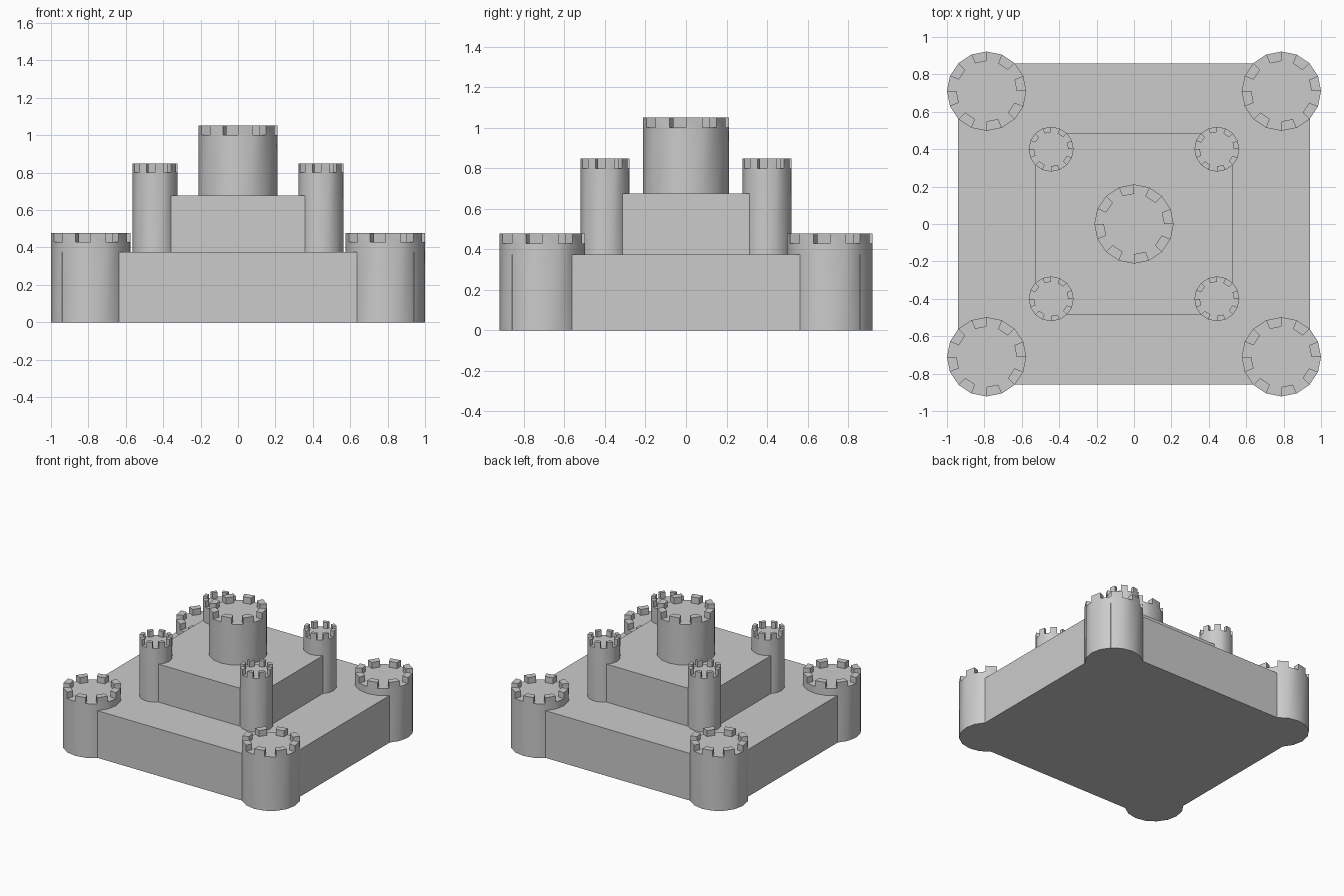
import bpy, bmesh
from math import cos, sin, pi, radians

if "Cube" in bpy.data.objects:
    bpy.data.objects.remove(bpy.data.objects["Cube"])

SIDES = 16
INNER = 0.76   # inner radius of the battlement ring, as a fraction of the outer


def block(name, hx, hy, z0, z1):
    """Rectangular castle tier."""
    bpy.ops.mesh.primitive_cube_add(size=1, location=(0, 0, (z0 + z1) / 2))
    ob = bpy.context.object
    ob.name = name
    ob.scale = (2 * hx, 2 * hy, z1 - z0)
    bpy.ops.object.transform_apply(location=False, rotation=False, scale=True)


def tower(name, x, y, r, z0, floor, top):
    """Round tower with a merlon raised on every other side."""
    bm = bmesh.new()

    def ring(radius, z):
        return [bm.verts.new((radius * cos(2 * pi * i / SIDES),
                              radius * sin(2 * pi * i / SIDES), z))
                for i in range(SIDES)]

    low, rim, inner = ring(r, z0), ring(r, floor), ring(r * INNER, floor)
    bm.faces.new(low[::-1])
    bm.faces.new(inner)
    merlons = []
    for i in range(SIDES):
        j = (i + 1) % SIDES
        bm.faces.new((low[i], low[j], rim[j], rim[i]))
        f = bm.faces.new((rim[i], rim[j], inner[j], inner[i]))
        if i % 2 == 0:
            merlons.append(f)
    # Raise the merlons
    res = bmesh.ops.extrude_discrete_faces(bm, faces=merlons)
    for f in res["faces"]:
        bmesh.ops.translate(bm, verts=f.verts, vec=(0, 0, top - floor))
    bmesh.ops.recalc_face_normals(bm, faces=bm.faces)

    mesh = bpy.data.meshes.new(name)
    bm.to_mesh(mesh)
    bm.free()
    ob = bpy.data.objects.new(name, mesh)
    ob.location = (x, y, 0)
    bpy.context.collection.objects.link(ob)
    bpy.ops.object.select_all(action='DESELECT')
    ob.select_set(True)
    bpy.context.view_layer.objects.active = ob
    bpy.ops.object.shade_smooth_by_angle(angle=radians(30))


# Stacked tiers
block("lower_tier", 0.94, 0.858, 0, 0.375)
block("upper_tier", 0.527, 0.485, 0.375, 0.677)

# Corner towers of both tiers
for sx, side in ((-1, "left"), (1, "right")):
    for sy, end in ((-1, "front"), (1, "back")):
        tower(f"outer_tower_{end}_{side}", sx * 0.788, sy * 0.71, 0.212, 0, 0.43, 0.478)
        tower(f"inner_tower_{end}_{side}", sx * 0.443, sy * 0.40, 0.12, 0.375, 0.80, 0.848)

# Central keep
tower("keep_tower", 0, 0, 0.212, 0.677, 1.002, 1.052)
